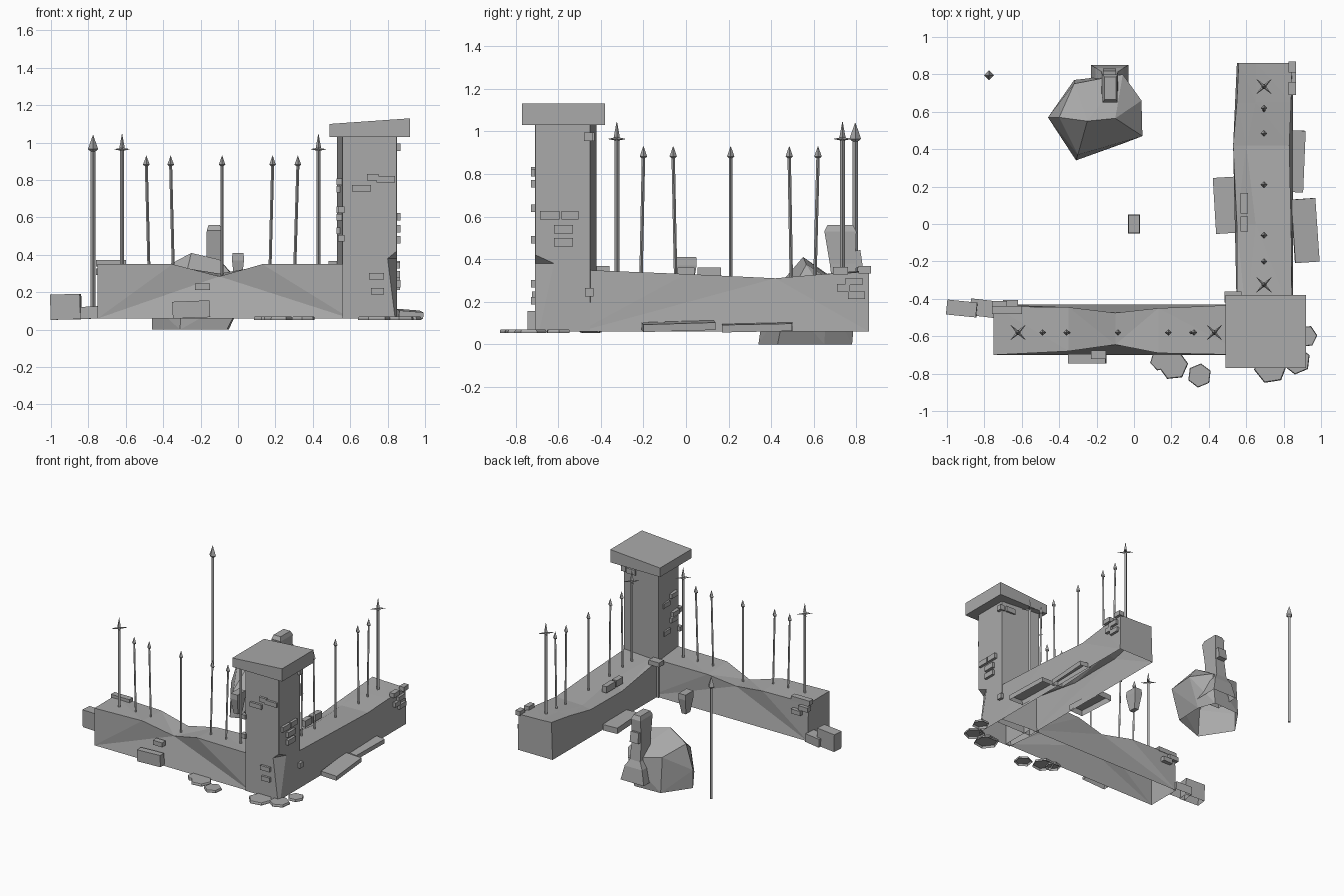
import bpy
import bmesh
import math
import random
from mathutils import Matrix, Vector

random.seed(4)
default_cube = bpy.data.objects.get("Cube")
if default_cube:
    bpy.data.objects.remove(default_cube, do_unlink=True)

# One stone grey for everything
stone = bpy.data.materials.new("stone_grey")
stone.use_nodes = True
grey = (.4, .4, .4, 1)
stone.diffuse_color = grey
stone.node_tree.nodes["Principled BSDF"].inputs["Base Color"].default_value = grey


def finish(name, bm, open_bottom=False):
    """Turn a bmesh into a flat shaded object, optionally without its underside."""
    bmesh.ops.recalc_face_normals(bm, faces=bm.faces)
    if open_bottom:
        floor = min(v.co.z for v in bm.verts) + .004
        under = [f for f in bm.faces if all(v.co.z < floor for v in f.verts)]
        bmesh.ops.delete(bm, geom=under, context="FACES_ONLY")
    mesh = bpy.data.meshes.new(name)
    bm.to_mesh(mesh)
    bm.free()
    mesh.materials.append(stone)
    obj = bpy.data.objects.new(name, mesh)
    bpy.context.scene.collection.objects.link(obj)
    return obj


def add_loft(bm, rings):
    """Skin a series of equal rings and close both ends."""
    loops = [[bm.verts.new(point) for point in ring] for ring in rings]
    count = len(loops[0])
    for lower, upper in zip(loops, loops[1:]):
        for i in range(count):
            j = (i + 1) % count
            bm.faces.new((lower[i], lower[j], upper[j], upper[i]))
    bm.faces.new(loops[0])
    bm.faces.new(loops[-1])


def loft(name, rings, open_bottom=False):
    bm = bmesh.new()
    add_loft(bm, rings)
    return finish(name, bm, open_bottom)


def rect(x, y, z, half_x, half_y):
    return [(x - half_x, y - half_y, z), (x + half_x, y - half_y, z),
            (x + half_x, y + half_y, z), (x - half_x, y + half_y, z)]


def brick(name, center, size, tilt=(0, 0, 0), open_bottom=False):
    bm = bmesh.new()
    bmesh.ops.create_cube(bm, size=1)
    bm.transform(Matrix.Diagonal((*size, 1)))
    obj = finish(name, bm, open_bottom)
    obj.location = center
    obj.rotation_euler = tilt
    return obj


def round_ring(center, radius, sides=4):
    x, y, z = center
    return [(x + radius * math.cos(math.tau * i / sides),
             y + radius * math.sin(math.tau * i / sides), z) for i in range(sides)]


# Walls: worn top surface, with each side fanned down to two base corners
BASE = .06


def wall(name, stations, low_side, high_side, along_x, pivot):
    bm = bmesh.new()

    def vert(at, side, z):
        return bm.verts.new((at, side, z) if along_x else (side, at, z))

    grid = [[vert(at, side, z) for side, z in row] for at, row in stations]
    for near, far in zip(grid, grid[1:]):
        for i in range(len(near) - 1):
            bm.faces.new((near[i], near[i + 1], far[i + 1], far[i]))
    ends = (stations[0][0], stations[-1][0])
    feet = [[vert(at, side, BASE) for side in (low_side, high_side)] for at in ends]
    for column, foot in ((0, 0), (-1, 1)):
        start, end = feet[0][foot], feet[1][foot]
        edge = [row[column] for row in grid]
        for i in range(len(edge) - 1):
            bm.faces.new((edge[i], edge[i + 1], start if i < pivot else end))
        bm.faces.new((start, end, edge[pivot]))
    for row, pair in ((grid[0], feet[0]), (grid[-1], feet[1])):
        bm.faces.new(row + pair[::-1])
    bmesh.ops.triangulate(bm, faces=bm.faces)
    finish(name, bm)


wall("front_wall", [(-.75, [(-.7, .35), (-.44, .35)]), (-.35, [(-.68, .35), (-.445, .34)]),
                    (-.1, [(-.645, .285), (-.475, .3)]), (.13, [(-.69, .35), (-.45, .34)]),
                    (.6, [(-.7, .35), (-.43, .35)])], -.7, -.43, True, 2)
wall("side_wall", [(-.5, [(.55, .35), (.6, .35), (.845, .35)]),
                   (0, [(.55, .27), (.65, .325), (.84, .33)]),
                   (.42, [(.53, .29), (.6, .305), (.83, .31)]),
                   (.65, [(.55, .325), (.65, .33), (.84, .33)]),
                   (.86, [(.56, .35), (.65, .345), (.845, .34)])], .55, .85, False, 2)


# Pillar with a chipped front corner, and its sloping cap
def pillar_ring(z, chip_x, chip_y):
    return [(.56, -.71, z), (.85 - chip_x, -.71, z), (.85, -.71 + chip_y, z),
            (.85, -.45, z), (.53, -.42, z)]


loft("pillar", [pillar_ring(BASE, .01, .02), pillar_ring(.38, .05, .09),
                pillar_ring(.42, .002, .002), pillar_ring(1.03, .002, .002)], True)
cap = loft("pillar_cap", [rect(.705, -.575, z, .215, .195) for z in (1.03, 1.1)])
for v in cap.data.vertices:
    if v.co.z > 1.05 and v.co.x > .7:
        v.co.z = 1.13


# Iron spikes
def spike(name, x, y, bottom, top, width, lean=(0, 0), cross=False):
    bm = bmesh.new()
    neck = top - width * 7
    flare = 1.2 if cross else 2.2
    foot = (x + lean[0], y + lean[1], bottom)
    add_loft(bm, [round_ring(foot, width), round_ring((x, y, neck), width)])
    add_loft(bm, [round_ring((x, y, neck), width),
                  round_ring((x, y, neck + width), width * flare),
                  round_ring((x, y, top), width * .1)])
    if cross:
        for k in range(4):
            turn = Matrix.Rotation(math.pi * (k / 2 + .25), 4, "Z")
            arm = Matrix.Translation((x, y, neck)) @ turn @ Matrix.Translation((.028, 0, 0))
            bmesh.ops.create_cone(bm, segments=4, radius1=.009, radius2=.001, depth=.056,
                                  matrix=arm @ Matrix.Rotation(math.pi / 2, 4, "Y"))
    finish(name, bm)


for x, lean in [(-.49, .015), (-.36, .015), (-.085, 0), (.185, -.015), (.32, -.018)]:
    spike("front_spike", x, -.58, .28, .93, .008, (lean, 0))
for y, lean in [(-.2, -.012), (-.06, .012), (.21, 0), (.485, .01), (.62, -.015)]:
    spike("side_spike", .695, y, .28, .93, .008, (0, lean))
for x, y in [(-.62, -.58), (.43, -.58), (.695, -.325), (.695, .735)]:
    spike("crossed_spike", x, y, .28, 1.045, .0125 if x < -1 else .0115, cross=True)
spike("lone_spear", -.775, .795, .09, 1.04, .0125)

# Boulder: open-bottomed hull of a few corner points
bm = bmesh.new()
for point in [(-.25, .55, .41), (-.1, .565, .375), (-.4, .57, .33), (-.32, .75, .27),
              (-.06, .8, .22), (.04, .66, .22), (.045, .47, .2), (-.3, .37, .2),
              (-.46, .57, .14), (-.46, .57, 0), (-.31, .34, 0), (-.06, .43, 0),
              (-.05, .65, 0), (-.1, .78, 0), (-.32, .77, 0)]:
    bm.verts.new(point)
bmesh.ops.convex_hull(bm, input=bm.verts)
finish("boulder", bm, True)

# Small monument behind the boulder
loft("monument", [rect(-.13, .755, BASE, .1, .095), rect(-.13, .76, .17, .075, .075),
                  rect(-.13, .755, .22, .045, .06), rect(-.13, .735, .38, .04, .06),
                  rect(-.127, .725, .53, .04, .075), rect(-.127, .725, .56, .03, .06)], True)
brick("monument_ledge", (-.13, .805, .4), (.07, .04, .08), (.15, 0, 0))

# Floating keystone
loft("keystone", [rect(0, 0, .25, .018, .028), rect(0, 0, .37, .032, .05), rect(0, 0, .41, .03, .048)])

# Bricks on the pillar: centre along the face, height, width
for x, z, w in [(.66, .755, .1), (.72, .815, .06), (.79, .805, .1), (.74, .285, .08), (.745, .205, .07)]:
    brick("pillar_front_brick", (x, -.71, z), (w, .035, .035))
for y, z, w in [(-.64, .605, .09), (-.545, .605, .08), (-.575, .54, .09), (-.575, .48, .09),
                (-.46, .975, .04), (-.455, .245, .04)]:
    brick("pillar_side_brick", (.85, y, z), (.04, w, .04))
for z, y in [(.79, -.62), (.75, -.52), (.64, -.64), (.6, -.62), (.53, -.53)]:
    brick("pillar_inner_brick", (.545, y, z), (.035, .08, .035))
for z in (.64, .49):
    brick("pillar_corner_brick", (.553, -.71, z), (.035, .035, .035))
brick("pillar_back_brick", (.78, -.445, .975), (.08, .03, .04))

# Bricks on the walls
for x, y, z, w in [(-.68, -.46, .355, .16), (-.72, -.435, .31, .08), (-.66, -.43, .27, .08),
                   (-.19, -.7, .23, .08)]:
    brick("front_wall_brick", (x, y, z), (w, .045, .035))
brick("front_wall_block", (-.25, -.72, .108), (.2, .05, .09), (0, -.04, 0), True)
for y, z, w in [(.84, .35, .06), (.725, .345, .07), (.74, .265, .06), (.79, .295, .08), (.8, .23, .08)]:
    brick("side_wall_brick", (.845, y, z), (.04, w, .035))
for y, w in [(.11, .11), (0, .08)]:
    brick("inner_top_brick", (.59, y, .335), (.04, w, .05))
brick("corner_top_brick", (.53, -.39, .35), (.09, .06, .035))

# Fallen blocks at the wall end
brick("fallen_block_large", (-.92, -.452, .122), (.16, .08, .135), (0, -.03, -.1), True)
brick("fallen_block_small", (-.81, -.45, .09), (.13, .09, .065), (0, -.05, -.12), True)

# Leaning slabs along the side wall
brick("outer_slab_near", (.915, -.035, .085), (.13, .34, .035), (.03, .08, .07), True)
brick("outer_slab_far", (.865, .335, .08), (.09, .33, .035), (.02, .08, -.04), True)
brick("inner_slab", (.49, .1, .085), (.12, .3, .045), (0, 0, .06), True)

# Flagstones around the corner
for x, y, radius in [(.14, -.73, .055), (.21, -.755, .08), (.35, -.81, .065),
                     (.73, -.765, .09), (.92, -.6, .06), (.87, -.73, .075)]:
    turn = Matrix.Rotation(random.random(), 3, "Z")
    rings = []
    for z, scale in [(.052, 1), (.062, 1), (.07, .94)]:
        ring = round_ring((0, 0, z), radius * scale, 6)
        rings.append([turn @ Vector(p) + Vector((x, y, 0)) for p in ring])
    loft("flagstone", rings, True)
